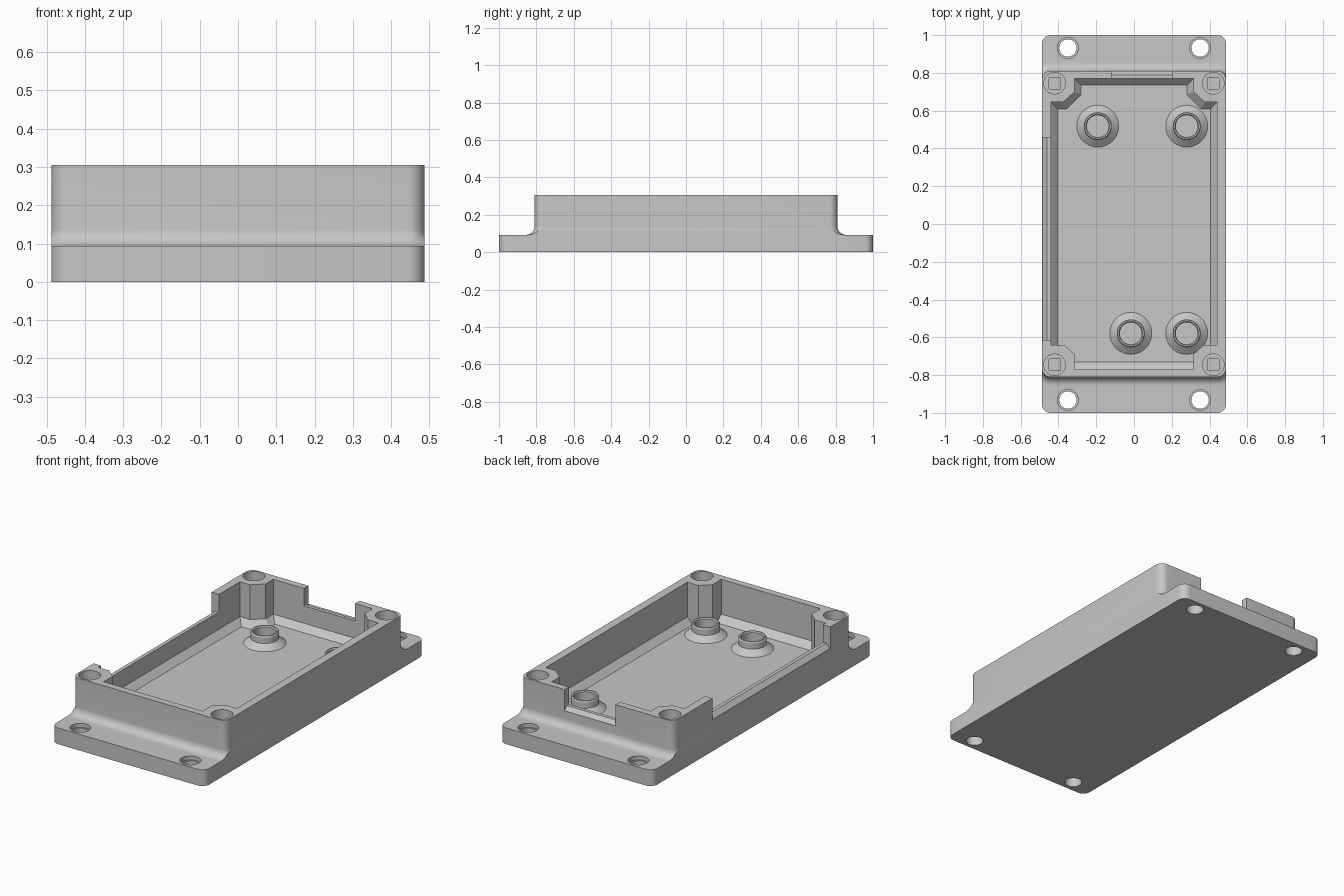
import bpy, bmesh, math

cube = bpy.data.objects.get("Cube")
if cube:
    bpy.data.objects.remove(cube, do_unlink=True)

grey = bpy.data.materials.new("light_grey")
grey.use_nodes = True
COLOUR = (0.57, 0.57, 0.57, 1)
grey.diffuse_color = COLOUR
grey.node_tree.nodes["Principled BSDF"].inputs["Base Color"].default_value = COLOUR

W, L, WALL_Y, CORNER = 0.487, 1.0, 0.81, 0.045
FLANGE, TOP, FLOOR, BEVEL = 0.093, 0.305, 0.07, 0.105


def loft(name, rings):
    """Closed solid through matching rings of points."""
    bm = bmesh.new()
    vs = [[bm.verts.new(p) for p in ring] for ring in rings]
    n = len(vs[0])
    for a, b in zip(vs, vs[1:]):
        for i in range(n):
            j = (i + 1) % n
            bm.faces.new((a[i], a[j], b[j], b[i]))
    bm.faces.new(vs[0][::-1])
    bm.faces.new(vs[-1])
    bmesh.ops.recalc_face_normals(bm, faces=bm.faces)
    me = bpy.data.meshes.new(name)
    bm.to_mesh(me)
    bm.free()
    me.materials.append(grey)
    ob = bpy.data.objects.new(name, me)
    bpy.context.collection.objects.link(ob)
    return ob


def prism(name, outline, z0, z1):
    return loft(name, [[(x, y, z) for x, y in outline] for z in (z0, z1)])


def rounded(w, l, r, n=8):
    pts = []
    for k, (sx, sy) in enumerate(((1, 1), (-1, 1), (-1, -1), (1, -1))):
        for i in range(n + 1):
            a = math.pi / 2 * (k + i / n)
            pts.append((sx * (w - r) + r * math.cos(a), sy * (l - r) + r * math.sin(a)))
    return pts


def box(name, x0, x1, y0, y1, z0, z1):
    return prism(name, [(x0, y0), (x1, y0), (x1, y1), (x0, y1)], z0, z1)


def turned(name, x, y, profile, n=40):
    """Round solid from (radius, height) pairs."""
    return loft(name, [[(x + r * math.cos(math.tau * i / n), y + r * math.sin(math.tau * i / n), z)
                        for i in range(n)] for r, z in profile])


def combine(ob, tool, op):
    mod = ob.modifiers.new(op, "BOOLEAN")
    mod.operation, mod.object, mod.solver = op, tool, "EXACT"
    graph = bpy.context.evaluated_depsgraph_get()
    me = bpy.data.meshes.new_from_object(ob.evaluated_get(graph))
    ob.modifiers.clear()
    ob.data = me
    bpy.data.objects.remove(tool, do_unlink=True)


# Raised walls flaring out through a concave fillet, trimmed flush with the sides
R = 0.045
arcs = [math.pi / 2 * i / 8 for i in range(9)]
flare = [(R, 0.03)] + [(R - R * math.sin(a), FLANGE + R - R * math.cos(a)) for a in arcs] + [(0, TOP)]
body = loft("enclosure_base", [[(x, y, z) for x, y in rounded(W + d, WALL_Y + d, CORNER + d)]
                               for d, z in flare])
combine(body, box("trim", -W, W, -L, L, -0.1, 0.5), "INTERSECT")

# Base plate with end flanges
combine(body, prism("plate", rounded(W, L, CORNER), 0, FLANGE), "UNION")

# Cavity: upper outline paired with floor outline, stepping round the corner bosses
half = [((0.315, -0.77), (0.315, -0.73)), ((0.315, -0.69), (0.315, -0.69)),
        ((0.37, -0.64), (0.37, -0.64)), ((0.44, -0.64), (0.405, -0.64)),
        ((0.44, 0.645), (0.405, 0.61)), ((0.375, 0.645), (0.355, 0.61)),
        ((0.315, 0.7), (0.28, 0.685)), ((0.315, 0.77), (0.28, 0.735))]
pairs = half + [((-a[0], a[1]), (-b[0], b[1])) for a, b in reversed(half)]
cavity = loft("cavity", [[(*b, FLOOR) for a, b in pairs],
                         [(*a, BEVEL) for a, b in pairs],
                         [(*a, 0.4) for a, b in pairs]])
combine(body, cavity, "DIFFERENCE")

# Notches in the back and right walls, each with a raised inner lip and sloped outer sill
sill = [(0.55, 0.4), (0.0, 0.4), (0.0, 0.205), (0.022, 0.205), (0.045, 0.18), (0.55, 0.18)]
back = loft("notch", [[(x, 0.768 + d, z) for d, z in sill] for x in (-0.12, 0.205)])
combine(body, back, "DIFFERENCE")
side = loft("notch", [[(-0.439 - d, y, z) for d, z in sill] for y in (-0.615, 0.457)])
combine(body, side, "DIFFERENCE")

# Corner screw sockets and flange mounting holes
for sx in (1, -1):
    for sy in (1, -1):
        x, y = sx * 0.42, sy * 0.745
        combine(body, turned("socket", x, y, [(0.057, 0.13), (0.057, 0.4)]), "DIFFERENCE")
        combine(body, box("socket", x - 0.03, x + 0.03, y - 0.03, y + 0.03, 0.1, 0.2), "DIFFERENCE")
        hole = [(0.046, -0.1), (0.046, 0.07), (0.055, 0.07), (0.055, 0.12)]
        combine(body, turned("hole", sx * 0.35, sy * 0.932, hole), "DIFFERENCE")

# Standoffs: flared foot, straight collar and blind hole
posts = []
for i, (x, y) in enumerate(((-0.192, 0.518), (0.279, 0.518), (-0.017, -0.579), (0.279, -0.579))):
    posts.append(turned(f"standoff_{i + 1}", x, y, [
        (0.111, FLOOR - 0.01), (0.111, FLOOR), (0.074, 0.1), (0.074, 0.134), (0.07, 0.14),
        (0.063, 0.14), (0.058, 0.134), (0.058, FLOOR + 0.003)]))

# Smooth the curved surfaces, keep the edges crisp
bpy.ops.object.select_all(action="DESELECT")
for ob in [body] + posts:
    ob.select_set(True)
bpy.context.view_layer.objects.active = body
bpy.ops.object.shade_smooth_by_angle(angle=math.radians(25))
